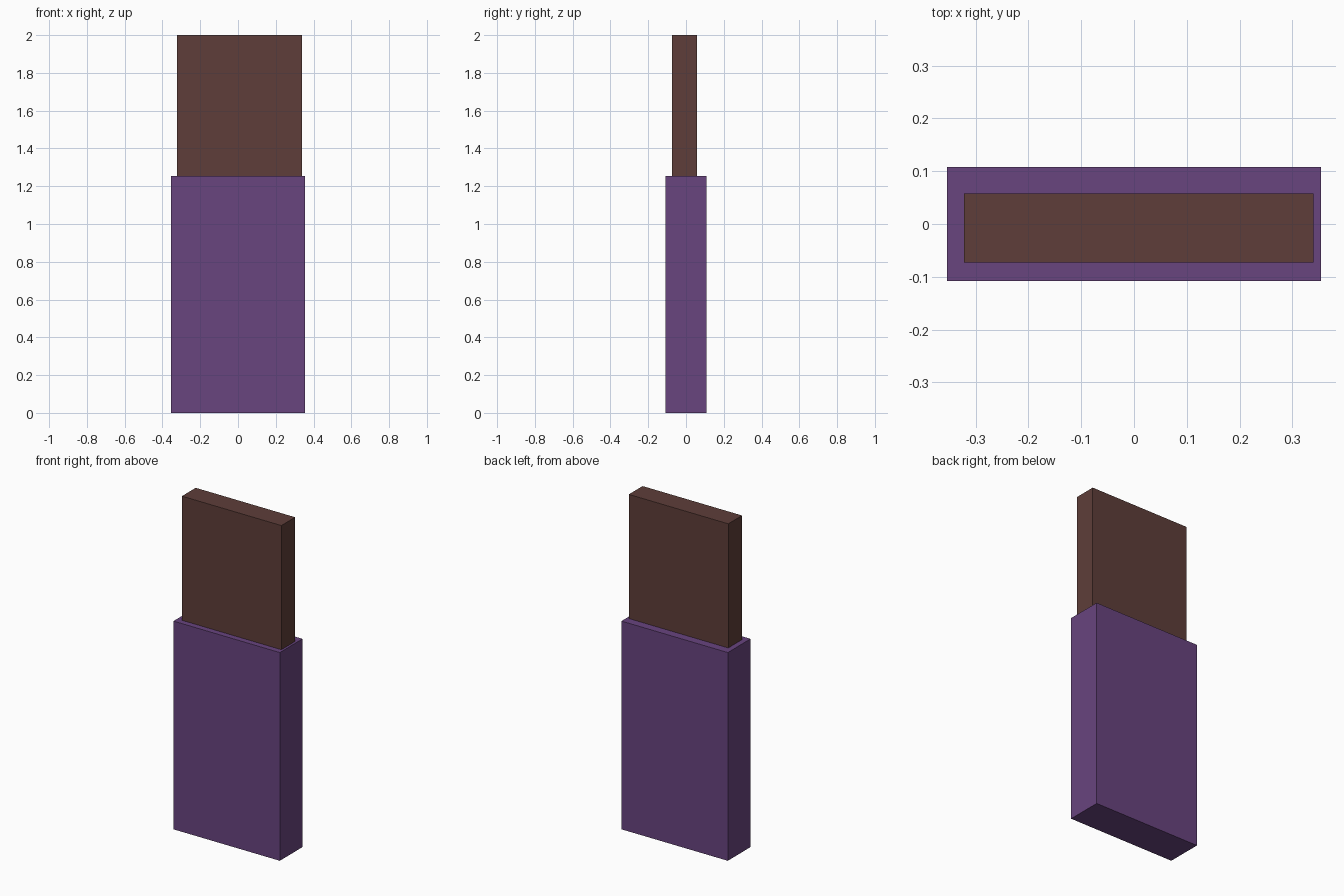
import bpy

if "Cube" in bpy.data.objects:
    bpy.data.objects.remove(bpy.data.objects["Cube"])


def box(name, lo, hi, color):
    """Axis-aligned coloured box between two corners."""
    centre = [(a + b) / 2 for a, b in zip(lo, hi)]
    bpy.ops.mesh.primitive_cube_add(size=1, location=centre)
    obj = bpy.context.object
    obj.name = name
    obj.scale = [b - a for a, b in zip(lo, hi)]
    bpy.ops.object.transform_apply(location=False, rotation=False, scale=True)
    mat = bpy.data.materials.new(name + "_color")
    mat.diffuse_color = (*color, 1)
    mat.use_nodes = True
    mat.node_tree.nodes["Principled BSDF"].inputs["Base Color"].default_value = mat.diffuse_color
    obj.data.materials.append(mat)
    return obj


# Purple wrapper sleeve
box("wrapper", (-0.354, -0.108, 0), (0.354, 0.108, 1.253), (0.14, 0.058, 0.212))

# Chocolate slab, slightly off-centre, seated a little inside the wrapper
box("chocolate_bar", (-0.322, -0.073, 1.2), (0.340, 0.058, 2.0), (0.112, 0.048, 0.041))
